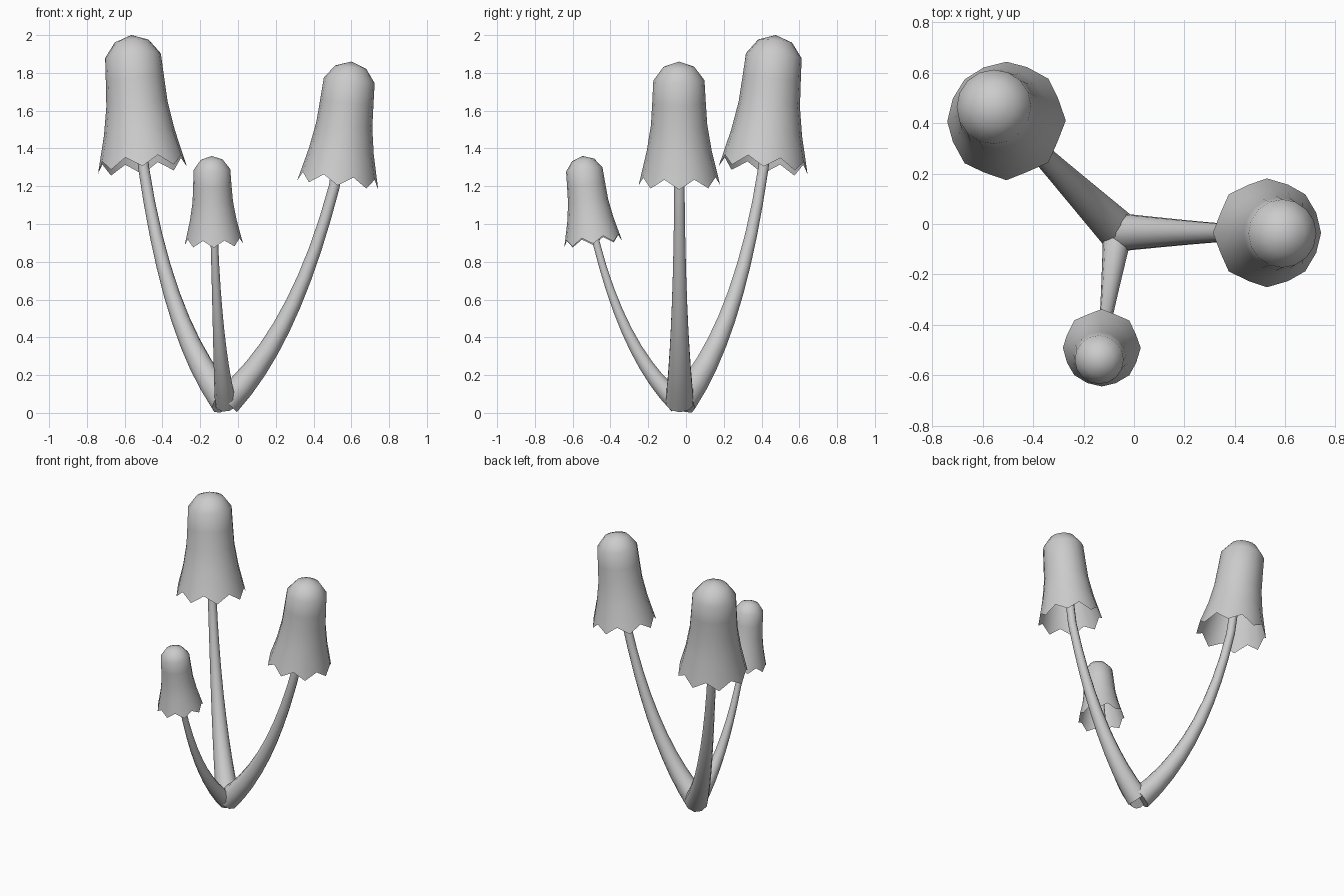
import bpy, bmesh, math
from mathutils import Vector

if "Cube" in bpy.data.objects:
    bpy.data.objects.remove(bpy.data.objects["Cube"])

# cap profile: (distance below apex, radius) at full size
PROFILE = [(0.032, 0.09), (0.11, 0.148), (0.24, 0.155), (0.37, 0.163), (0.52, 0.188)]
SIDES = 16


def finish(name, bm):
    mesh = bpy.data.meshes.new(name)
    bmesh.ops.recalc_face_normals(bm, faces=bm.faces)
    for f in bm.faces:
        f.smooth = len(f.verts) <= 4
    bm.to_mesh(mesh)
    bm.free()
    obj = bpy.data.objects.new(name, mesh)
    bpy.context.collection.objects.link(obj)
    return obj


def bridge(bm, a, b):
    n = len(a)
    for i in range(n):
        bm.faces.new((a[i], a[(i + 1) % n], b[(i + 1) % n], b[i]))


def frame(axis):
    # two directions across the axis, the first close to world x
    u = (Vector((1, 0, 0)) - axis * axis.x).normalized()
    return u, axis.cross(u)


def make_cap(name, apex, rim, size):
    apex, rim = Vector(apex), Vector(rim)
    axis = (apex - rim).normalized()
    u, v = frame(axis)
    bm = bmesh.new()

    def vert(i, s, r):
        a = 2 * math.pi * i / SIDES
        return bm.verts.new(apex - axis * s * size
                            + (u * math.cos(a) + v * math.sin(a)) * r * size)

    rings = [[vert(i, s, r) for i in range(SIDES)] for s, r in PROFILE]
    # toothed rim: alternate long and short points
    rings.append([vert(i, 0.72 if i % 2 == 0 else 0.665, 0.236 if i % 2 == 0 else 0.226)
                  for i in range(SIDES)])
    top = bm.verts.new(apex)
    for i in range(SIDES):
        bm.faces.new((top, rings[0][i], rings[0][(i + 1) % SIDES]))
    for a, b in zip(rings, rings[1:]):
        bridge(bm, a, b)
    finish(name, bm)


def make_stem(name, base, end, bend, bend_z, apex, r0, r1, steps=9, sides=10):
    p0, p2, apex = Vector(base), Vector(end), Vector(apex)
    p1 = p0.lerp(p2, bend)
    p1.z = bend_z
    pts = []
    for k in range(steps + 1):
        t = k / steps
        pos = p0 * (1 - t) ** 2 + p1 * 2 * t * (1 - t) + p2 * t * t
        tan = ((p1 - p0) * (1 - t) + (p2 - p1) * t).normalized()
        pts.append((pos, tan, r1 + (r0 - r1) * (1 - t) ** 1.6))
    # continue up inside the cap
    pts.append((p2.lerp(apex, 0.5), (apex - p2).normalized(), r1 * 0.95))
    bm = bmesh.new()
    rings = []
    for pos, tan, r in pts:
        u, v = frame(tan)
        rings.append([bm.verts.new(pos + (u * math.cos(a) + v * math.sin(a)) * r)
                      for a in (2 * math.pi * i / sides for i in range(sides))])
    for a, b in zip(rings, rings[1:]):
        bridge(bm, a, b)
    bm.faces.new(rings[0])
    bm.faces.new(rings[-1])
    finish(name, bm)


# name, apex, rim centre, size, base, stem end, bend, bend height, stem radii
MUSHROOMS = [
    ("tall", (-0.565, 0.475, 2.0), (-0.507, 0.41, 1.3), 1.0,
     (-0.07, -0.02, 0.06), (-0.50, 0.41, 1.3), 0.70, 0.44, 0.08, 0.029),
    ("middle", (0.60, -0.038, 1.86), (0.527, -0.035, 1.2), 0.915,
     (-0.06, -0.033, 0.06), (0.51, -0.035, 1.2), 0.63, 0.40, 0.078, 0.029),
    ("small", (-0.14, -0.547, 1.36), (-0.128, -0.492, 0.9), 0.655,
     (-0.065, -0.04, 0.05), (-0.125, -0.475, 0.9), 0.65, 0.30, 0.058, 0.02),
]
for n, apex, rim, size, base, end, bend, bz, r0, r1 in MUSHROOMS:
    make_cap(n + "_mushroom_cap", apex, rim, size)
    make_stem(n + "_mushroom_stem", base, end, bend, bz, apex, r0, r1)
